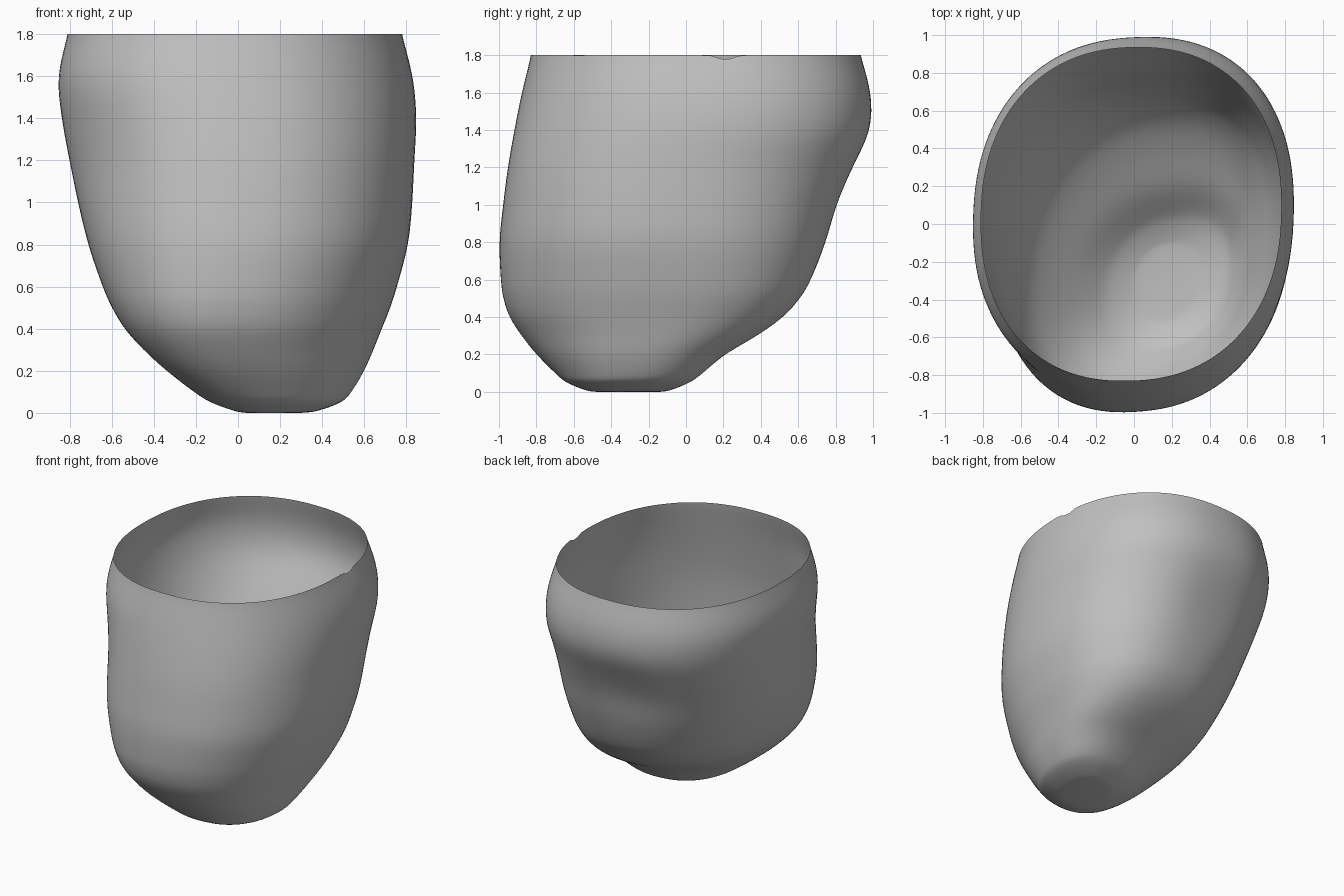
import bpy, bmesh, math
from mathutils import Vector

cube = bpy.data.objects.get("Cube")
if cube:
    bpy.data.objects.remove(cube)

# Cross-sections, bottom to top: height, x min, x max, y min, y max, diagonal skew
SECTIONS = [
    (0.0, 0.04, 0.3, -0.48, -0.14, 0.15),
    (0.01, -0.02, 0.38, -0.54, -0.08, 0.18),
    (0.05, -0.13, 0.49, -0.64, 0.02, 0.22),
    (0.1, -0.21, 0.54, -0.7, 0.09, 0.26),
    (0.2, -0.34, 0.6, -0.8, 0.21, 0.28),
    (0.3, -0.45, 0.645, -0.88, 0.38, 0.26),
    (0.4, -0.54, 0.685, -0.945, 0.52, 0.22),
    (0.5, -0.6, 0.725, -0.978, 0.61, 0.19),
    (0.6, -0.645, 0.757, -0.992, 0.67, 0.16),
    (0.8, -0.715, 0.81, -1.0, 0.755, 0.11),
    (1.0, -0.765, 0.83, -0.98, 0.825, 0.08),
    (1.2, -0.805, 0.84, -0.955, 0.91, 0.06),
    (1.4, -0.84, 0.85, -0.92, 0.99, 0.06),
    (1.6, -0.857, 0.832, -0.88, 0.99, 0.06),
    (1.8, -0.81, 0.78, -0.83, 0.935, 0.04),
]
# Shallow hollows in the wall: centre, radius, depth
DENTS = [
    (Vector((-0.08, 0.82, 1.08)), 0.3, 0.035),
    (Vector((-0.62, -0.55, 1.2)), 0.3, 0.03),
]
# Small nicks in the rim: position, half width, depth
NICKS = [(Vector((0.53, -0.54)), 0.03, 0.015), (Vector((0.77, 0.21)), 0.05, 0.025)]
SIDES, STEPS = 128, 6
FULLNESS = 2 / 2.25


def spline(p0, p1, p2, p3, t):
    """Catmull-Rom blend of four cross-sections."""
    return [0.5 * (2 * b + (c - a) * t + (2 * a - 5 * b + 4 * c - d) * t * t
                   + (3 * b - a - 3 * c + d) * t ** 3)
            for a, b, c, d in zip(p0, p1, p2, p3)]


def smooth_sections():
    last = len(SECTIONS) - 1
    for i in range(last):
        quad = [SECTIONS[min(max(i + k, 0), last)] for k in (-1, 0, 1, 2)]
        for s in range(STEPS):
            yield spline(*quad, s / STEPS)
    yield SECTIONS[last]


def rounded(value):
    """Fuller than a circle: superellipse coordinate."""
    return math.copysign(abs(value) ** FULLNESS, value)


def wall_point(section, angle):
    z, x0, x1, y0, y1, skew = section
    x = (x0 + x1) / 2 + (x1 - x0) / 2 * rounded(math.cos(angle - skew / 2))
    y = (y0 + y1) / 2 + (y1 - y0) / 2 * rounded(math.sin(angle + skew / 2))
    p = Vector((x, y, max(z, 0)))
    inward = Vector((-x, -y, 0)).normalized()
    p += inward * sum(d * math.exp(-((p - c).length / r) ** 2) for c, r, d in DENTS)
    if z > 1.79:
        p.z -= sum(d * math.exp(-((p.xy - c).length / w) ** 2) for c, w, d in NICKS)
    return p


# Open cup: lofted wall with a closed floor
bm = bmesh.new()
rings = [[bm.verts.new(wall_point(s, math.tau * k / SIDES)) for k in range(SIDES)]
         for s in smooth_sections()]
for low, high in zip(rings, rings[1:]):
    for k in range(SIDES):
        n = (k + 1) % SIDES
        bm.faces.new((low[k], low[n], high[n], high[k]))
bm.faces.new(rings[0][::-1])

# Soften the wall between floor and rim
wall = [v for ring in rings[STEPS:-1] for v in ring]
for _ in range(10):
    bmesh.ops.smooth_vert(bm, verts=wall, factor=0.5,
                          use_axis_x=True, use_axis_y=True, use_axis_z=True)

mesh = bpy.data.meshes.new("cup_shell")
bm.to_mesh(mesh)
bm.free()
mesh.shade_smooth()
cup = bpy.data.objects.new("cup_shell", mesh)
bpy.context.collection.objects.link(cup)

# Plain grey material
grey = bpy.data.materials.new("plain_grey")
grey.use_nodes = True
colour = (0.53, 0.53, 0.53, 1)
grey.diffuse_color = colour
grey.node_tree.nodes["Principled BSDF"].inputs["Base Color"].default_value = colour
mesh.materials.append(grey)
